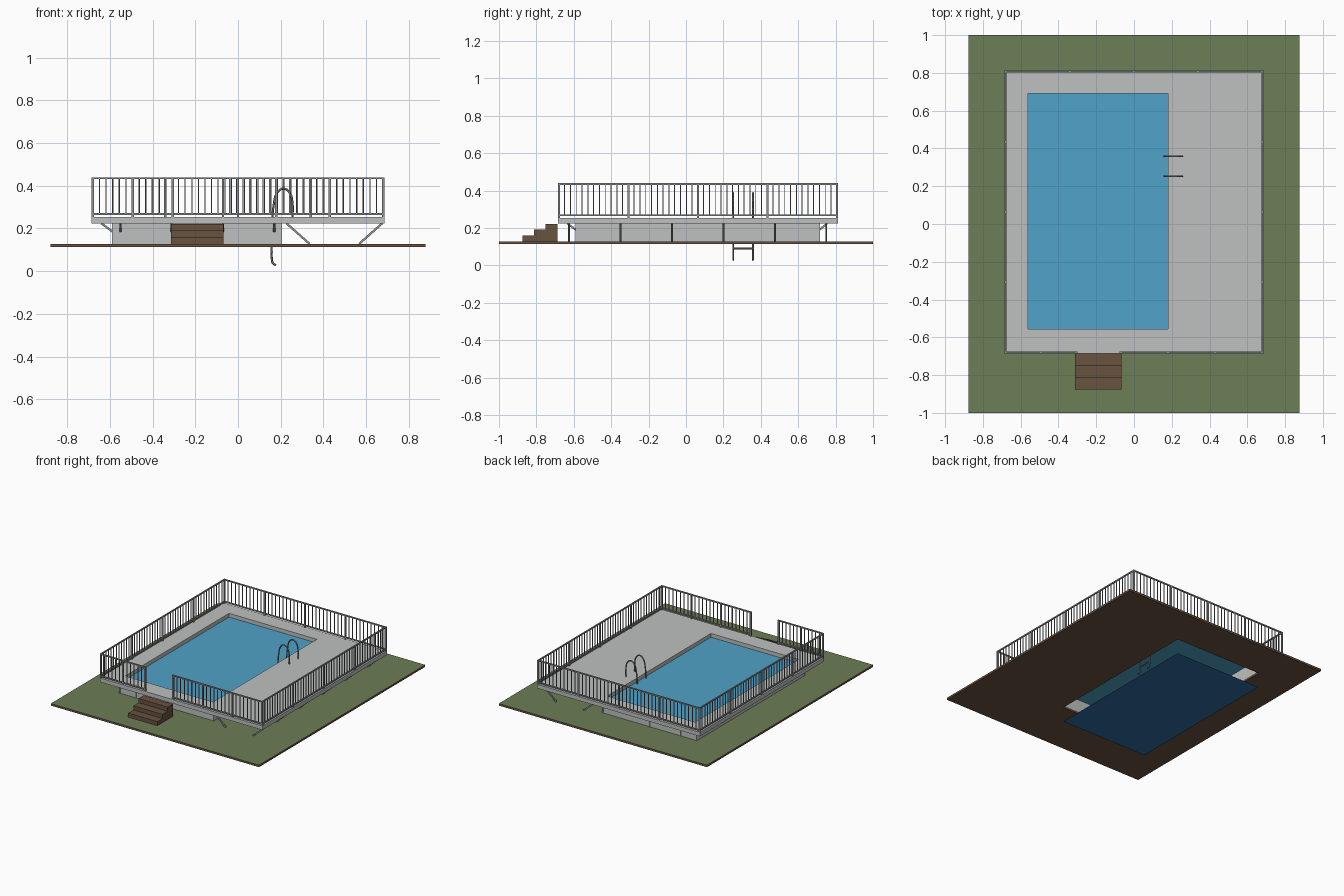
import bpy, bmesh
from mathutils import Vector, Matrix

cube = bpy.data.objects.get("Cube")
if cube:
    bpy.data.objects.remove(cube, do_unlink=True)


def material(name, r, g, b):
    # sRGB bytes to linear values
    col = [((c / 255 + 0.055) / 1.055) ** 2.4 for c in (r, g, b)] + [1]
    m = bpy.data.materials.new(name)
    m.use_nodes = True
    m.diffuse_color = col
    m.node_tree.nodes["Principled BSDF"].inputs["Base Color"].default_value = col
    return m


GRASS = material("grass", 108, 126, 86)
EARTH = material("earth_brown", 104, 82, 64)
CONCRETE = material("light_concrete", 190, 193, 192)
METAL = material("rail_metal", 145, 147, 147)
STEEL = material("ladder_steel", 125, 125, 125)
WATER = material("water_blue", 80, 162, 200)
FLOOR = material("pool_floor_blue", 47, 106, 160)


def finish(bm, name, *mats):
    me = bpy.data.meshes.new(name)
    bm.normal_update()
    bm.to_mesh(me)
    bm.free()
    for m in mats:
        me.materials.append(m)
    ob = bpy.data.objects.new(name, me)
    bpy.context.collection.objects.link(ob)


def add_box(bm, x0, x1, y0, y1, z0, z1):
    mid = Vector((x0 + x1, y0 + y1, z0 + z1)) / 2
    bmesh.ops.create_cube(bm, size=1, matrix=Matrix.Translation(mid)
                          @ Matrix.Diagonal((x1 - x0, y1 - y0, z1 - z0, 1)))


def add_bar(bm, a, b, w):
    # square bar between two points
    a, b = Vector(a), Vector(b)
    d = b - a
    rot = d.to_track_quat('Z', 'Y').to_matrix().to_4x4()
    bmesh.ops.create_cube(bm, size=1, matrix=Matrix.Translation((a + b) / 2) @ rot
                          @ Matrix.Diagonal((w, w, d.length, 1)))


def corners(rect):
    x0, x1, y0, y1 = rect
    return [(x0, y0), (x1, y0), (x1, y1), (x0, y1)]


def ring_slab(outer, inner, z0, z1):
    # rectangular slab with a rectangular opening
    bm = bmesh.new()
    rings = [[bm.verts.new((x, y, z)) for x, y in corners(r)]
             for r, z in ((outer, z0), (outer, z1), (inner, z1), (inner, z0))]
    for k in range(4):
        p, q = rings[k], rings[(k + 1) % 4]
        for i in range(4):
            j = (i + 1) % 4
            bm.faces.new((p[i], p[j], q[j], q[i]))
    bmesh.ops.recalc_face_normals(bm, faces=bm.faces)
    return bm


def sheet(name, rect, z, mat):
    bm = bmesh.new()
    bm.faces.new([bm.verts.new((x, y, z)) for x, y in corners(rect)])
    finish(bm, name, mat)


POOL = (-0.56, 0.18, -0.557, 0.692)
WALL = (-0.59, 0.207, -0.587, 0.712)
DECK = (-0.685, 0.685, -0.685, 0.812)
LAWN = (-0.877, 0.877, -1, 1)
GROUND_Z, DECK_Z0, DECK_Z1, RAIL_Z = 0.128, 0.224, 0.254, 0.439

# Lawn: grass on top, earth on sides and underside
bm = ring_slab(LAWN, POOL, 0.113, GROUND_Z)
bm.normal_update()
for f in bm.faces:
    f.material_index = 0 if f.normal.z > 0.5 else 1
finish(bm, "lawn", GRASS, EARTH)

# Pool and deck
finish(ring_slab(WALL, POOL, GROUND_Z, DECK_Z0), "pool_wall", CONCRETE)
finish(ring_slab(DECK, POOL, DECK_Z0, DECK_Z1), "deck", CONCRETE)
sheet("water", POOL, 0.225, WATER)
sheet("pool_floor", POOL, 0, FLOOR)

# Narrow pilasters on the end walls
bm = bmesh.new()
for x in (-0.585, -0.45, -0.19, 0.07, 0.202):
    for y in (WALL[2], WALL[3]):
        add_box(bm, x - 0.005, x + 0.005, y - 0.004, y + 0.004, GROUND_Z, DECK_Z0)
finish(bm, "wall_pilasters", CONCRETE)

# Diagonal struts under the deck
bm = bmesh.new()
rows = [-0.625 + 0.275 * i for i in range(6)]
for i, y in enumerate(rows):
    add_bar(bm, (0.227, y, DECK_Z0), (0.335, y, GROUND_Z), 0.01)
    add_bar(bm, (0.675, y, DECK_Z0), (0.567, y, GROUND_Z), 0.01)
    if 0 < i < 5:
        add_bar(bm, (-0.64, y, DECK_Z0), (-0.587, y, 0.185), 0.01)
for i in range(4):
    x = -0.55 + 0.24 * i
    add_bar(bm, (x, -0.635, DECK_Z0), (x, -0.585, 0.187), 0.01)
    add_bar(bm, (x, 0.755, DECK_Z0), (x, 0.71, 0.187), 0.01)
finish(bm, "deck_struts", METAL)

# Front steps
bm = bmesh.new()
for i in range(3):
    y = -0.875 + 0.0625 * i
    add_box(bm, -0.313, -0.067, y, y + 0.0635, GROUND_Z - 0.002, 0.159 + 0.0315 * i)
finish(bm, "front_steps", EARTH)


def fence(name, a, b, bays):
    # straight run of railing with posts, two rails and thin balusters
    bm = bmesh.new()
    a, b = Vector((*a, 0)), Vector((*b, 0))

    def upright(p, w, z0, z1):
        add_box(bm, p.x - w, p.x + w, p.y - w, p.y + w, z0, z1)

    per_bay = max(2, round((b - a).length / bays / 0.031))
    for i in range(bays * per_bay + 1):
        p = a.lerp(b, i / (bays * per_bay))
        if i % per_bay == 0:
            upright(p, 0.0055, DECK_Z1, RAIL_Z)
        else:
            upright(p, 0.0025, 0.268, 0.434)
    for z in (0.268, 0.435):
        add_bar(bm, a + Vector((0, 0, z)), b + Vector((0, 0, z)), 0.009)
    finish(bm, name, METAL)


E = 0.0055
L, R, F, B = DECK[0] + E, DECK[1] - E, DECK[2] + E, DECK[3] - E
fence("back_fence", (L, B), (R, B), 4)
fence("right_fence", (L, F), (L, B), 4)
fence("left_fence", (R, F), (R, B), 4)
fence("front_fence_short", (L, F), (-0.305, F), 2)
fence("front_fence_long", (-0.07, F), (R, F), 3)

# Pool ladder: two bent tubes and rungs
path = [(0.255, 0.25), (0.255, 0.32), (0.242, 0.367), (0.212, 0.387), (0.183, 0.367),
        (0.167, 0.31), (0.16, 0.22), (0.158, 0.06), (0.163, 0.038), (0.177, 0.028)]
curve = bpy.data.curves.new("ladder_curve", 'CURVE')
curve.dimensions = '3D'
curve.bevel_depth = 0.005
curve.bevel_resolution = 1
curve.resolution_u = 4
curve.use_fill_caps = True
for y in (0.252, 0.358):
    s = curve.splines.new('BEZIER')
    s.bezier_points.add(len(path) - 1)
    for p, (x, z) in zip(s.bezier_points, path):
        p.co = (x, y, z)
        p.handle_left_type = p.handle_right_type = 'AUTO'
for z in (0.09, 0.14, 0.19):
    s = curve.splines.new('POLY')
    s.points.add(1)
    for p, y in zip(s.points, (0.252, 0.358)):
        p.co = (0.159, y, z, 1)
curve.materials.append(STEEL)
ladder = bpy.data.objects.new("pool_ladder", curve)
bpy.context.collection.objects.link(ladder)
